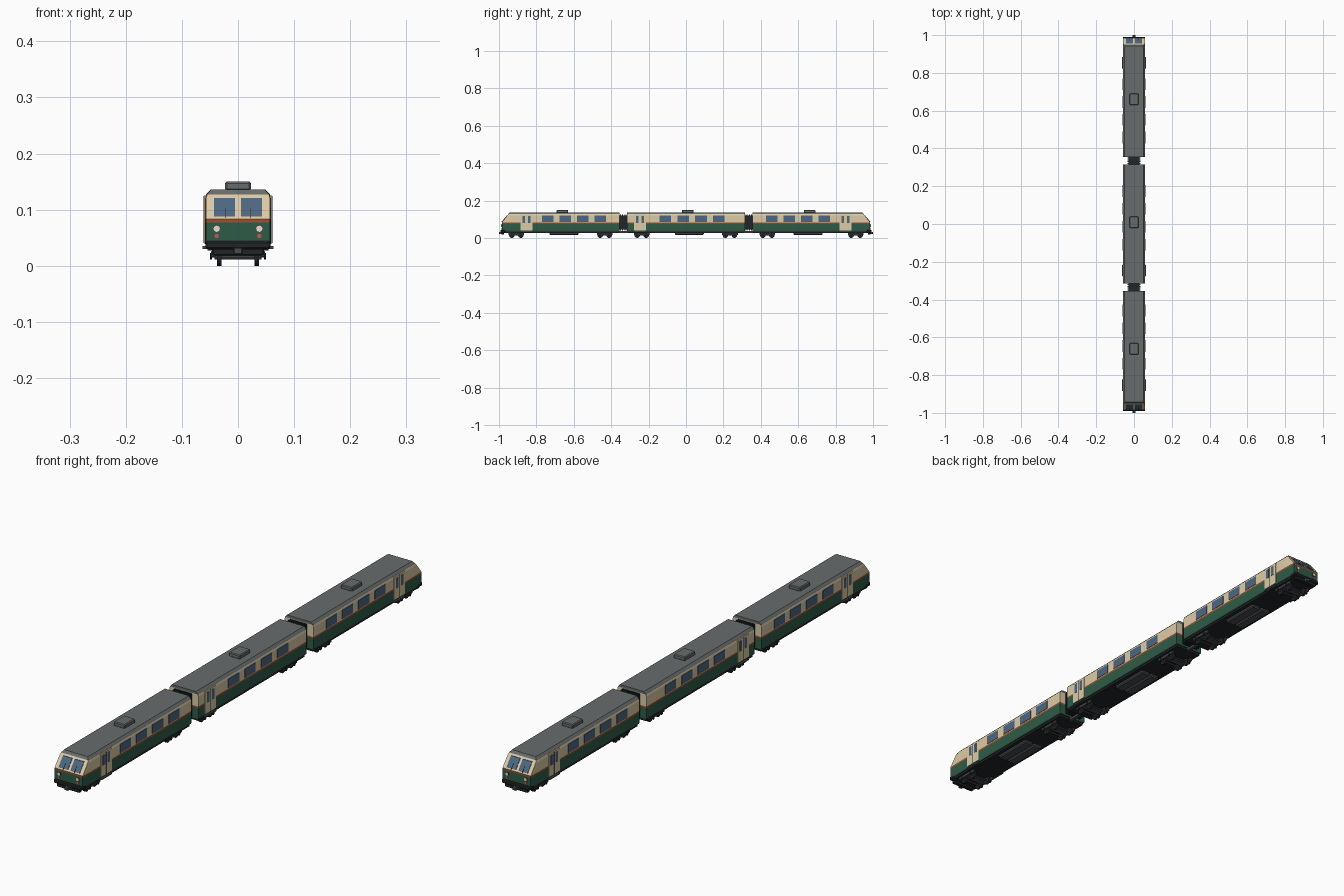
import bpy, bmesh, math
from mathutils import Matrix, Vector

if "Cube" in bpy.data.objects:
    bpy.data.objects.remove(bpy.data.objects["Cube"])


def mat(name, r, g, b):
    m = bpy.data.materials.new(name)
    m.diffuse_color = (r, g, b, 1)
    m.use_nodes = True
    m.node_tree.nodes["Principled BSDF"].inputs["Base Color"].default_value = m.diffuse_color
    return m


CREAM = mat("cream", 0.72, 0.60, 0.39)
GREEN = mat("green", 0.028, 0.105, 0.062)
RUST = mat("rust_stripe", 0.38, 0.075, 0.025)
ROOF = mat("roof_grey", 0.135, 0.15, 0.15)
GLASS = mat("glass_blue", 0.075, 0.135, 0.22)
BLACK = mat("black", 0.016, 0.019, 0.021)
STEEL = mat("dark_steel", 0.07, 0.073, 0.078)
LAMP = mat("lamp_white", 0.85, 0.80, 0.65)
RED = mat("tail_red", 0.55, 0.10, 0.08)

NOSE_Z, TOP_Z, RAKE = 0.083, 0.136, 0.042      # windscreen slope


def finish(bm, name, mats):
    bmesh.ops.recalc_face_normals(bm, faces=bm.faces)
    me = bpy.data.meshes.new(name)
    bm.to_mesh(me)
    bm.free()
    for m in mats:
        me.materials.append(m)
    ob = bpy.data.objects.new(name, me)
    bpy.context.collection.objects.link(ob)
    return ob


def boxes(name, material, spans, bevel=0.0, place=None, rake=False):
    """One object made of boxes, each (x0, x1, y0, y1, z0, z1)."""
    bm = bmesh.new()
    for x0, x1, y0, y1, z0, z1 in spans:
        m = Matrix.Translation(((x0 + x1) / 2, (y0 + y1) / 2, (z0 + z1) / 2))
        m = m @ Matrix.Diagonal((x1 - x0, y1 - y0, z1 - z0, 1))
        bmesh.ops.create_cube(bm, size=1, matrix=m)
    if bevel:
        bmesh.ops.bevel(bm, geom=bm.edges[:], offset=bevel, segments=1, affect='EDGES')
    for v in bm.verts:
        if rake:
            v.co.y += RAKE * (v.co.z - NOSE_Z) / (TOP_Z - NOSE_Z)
        if place:
            v.co = place(v.co)
    return finish(bm, name, [material])


def cylinders(name, material, items, axis, place, sides=16):
    """Cylinders (x, y, z, radius, depth) along the x or y axis."""
    bm = bmesh.new()
    rot = Matrix.Rotation(math.pi / 2, 4, 'Y' if axis == 'x' else 'X')
    for x, y, z, r, d in items:
        bmesh.ops.create_cone(bm, cap_ends=True, segments=sides, radius1=r, radius2=r,
                              depth=d, matrix=Matrix.Translation((x, y, z)) @ rot)
    for v in bm.verts:
        v.co = place(v.co)
    ob = finish(bm, name, [material])
    bpy.ops.object.select_all(action='DESELECT')
    ob.select_set(True)
    bpy.context.view_layer.objects.active = ob
    bpy.ops.object.shade_smooth_by_angle(angle=math.radians(35))
    return ob


def both(spans):
    """Mirror box spans across x = 0."""
    return spans + [(-b, -a, *rest) for a, b, *rest in spans]


HALF = 0.315
# half cross-section of the coach shell
SECTION = [(0.057, 0.035), (0.059, 0.040), (0.059, 0.119), (0.0565, 0.128), (0.049, 0.136)]


def body(name, place, cab):
    bm = bmesh.new()
    pts = SECTION + [(-x, z) for x, z in reversed(SECTION)]
    rings = [[bm.verts.new((x, y, z)) for x, z in pts] for y in (-HALF, -HALF + 0.05, HALF)]
    n = len(pts)
    for a, b in zip(rings, rings[1:]):
        for i in range(n):
            bm.faces.new((a[i], a[(i + 1) % n], b[(i + 1) % n], b[i]))
    bm.faces.new(rings[0])
    bm.faces.new(rings[-1])
    # paint lines
    for z in (0.077, 0.083, 0.127):
        bmesh.ops.bisect_plane(bm, geom=bm.verts[:] + bm.edges[:] + bm.faces[:],
                               plane_co=(0, 0, z), plane_no=(0, 0, 1))
    for f in bm.faces:
        z = f.calc_center_median().z
        f.material_index = 1 if z < 0.077 else 2 if z < 0.083 else 0 if z < 0.127 else 3
    # raked, slightly narrowed cab front
    for v in bm.verts:
        if cab and v.co.y < -HALF + 0.001:
            v.co.x *= 0.97
            v.co.y += max(0, RAKE * (v.co.z - NOSE_Z) / (TOP_Z - NOSE_Z))
    for v in bm.verts:
        v.co = place(v.co)
    finish(bm, name, [CREAM, GREEN, RUST, ROOF])


def bogie(name, y, place):
    boxes(name + "_frame", STEEL, both([(0.039, 0.048, y - 0.042, y + 0.042, 0.015, 0.027)])
          + [(-0.04, 0.04, y - 0.012, y + 0.012, 0.014, 0.030)], 0.002, place)
    ax = (y - 0.024, y + 0.024)
    cylinders(name + "_wheels", BLACK,
              [(s * 0.033, a, 0.015, 0.015, 0.008) for s in (-1, 1) for a in ax], 'x', place)
    cylinders(name + "_axles", STEEL, [(0, a, 0.015, 0.004, 0.084) for a in ax], 'x', place, 8)
    cylinders(name + "_axle_boxes", BLACK,
              [(s * 0.048, a, 0.017, 0.006, 0.004) for s in (-1, 1) for a in ax], 'x', place, 10)


def coach(name, centre, flip, cab, door, windows):
    def place(co):
        return Vector((co.x, centre + flip * co.y, co.z))

    body(name + "_body", place, cab)
    boxes(name + "_chassis", BLACK, [(-0.054, 0.054, -HALF + 0.006, HALF - 0.004, 0.027, 0.038)],
          0, place)
    boxes(name + "_roof_pod", ROOF, [(-0.023, 0.023, -0.022, 0.040, 0.134, 0.150)], 0.003, place)
    boxes(name + "_underfloor_box", STEEL,
          [(-0.040, -0.002, -0.06, 0.095, 0.016, 0.030),
           (0.002, 0.040, -0.06, 0.095, 0.016, 0.030)], 0.004, place)
    for i, y in enumerate((-0.237, 0.235)):
        bogie(f"{name}_bogie_{i + 1}", y, place)
    # side windows
    boxes(name + "_side_windows", GLASS,
          both([(0.057, 0.0605, y - 0.031, y + 0.031, 0.086, 0.119) for y in windows]), 0, place)
    # double door with narrow panes, centre seam and step
    boxes(name + "_doors", CREAM,
          both([(0.057, 0.061, door - 0.032, door + 0.032, 0.040, 0.125)]), 0, place)
    boxes(name + "_door_panes", GLASS,
          both([(0.058, 0.0617, door + s * 0.014 - 0.007, door + s * 0.014 + 0.007, 0.080, 0.118)
                for s in (-1, 1)]), 0, place)
    boxes(name + "_door_seams", BLACK,
          both([(0.058, 0.0615, door - 0.001, door + 0.001, 0.041, 0.124)]), 0, place)
    boxes(name + "_door_steps", STEEL,
          both([(0.045, 0.063, door - 0.03, door + 0.03, 0.030, 0.035)]), 0, place)
    if not cab:
        return
    # cab front: windscreens, lamps, skirt, coupler
    f = -HALF
    boxes(name + "_windscreens", GLASS, both([(0.005, 0.043, f - 0.002, f + 0.002, 0.088, 0.121)]),
          0, place, rake=True)
    boxes(name + "_wipers", BLACK, both([(0.022, 0.0235, f - 0.003, f, 0.085, 0.104)]),
          0, place, rake=True)
    cylinders(name + "_lamp_rings", STEEL, [(s * 0.038, f, 0.066, 0.0072, 0.004) for s in (-1, 1)],
              'y', place)
    cylinders(name + "_headlights", LAMP, [(s * 0.038, f, 0.066, 0.0055, 0.007) for s in (-1, 1)],
              'y', place)
    cylinders(name + "_tail_lights", RED, [(s * 0.038, f, 0.053, 0.004, 0.005) for s in (-1, 1)],
              'y', place, 12)
    boxes(name + "_front_skirt", BLACK, [(-0.058, 0.058, f - 0.006, f + 0.02, 0.030, 0.044)],
          0.003, place)
    boxes(name + "_plough", BLACK, [(-0.046, 0.046, f - 0.003, f + 0.012, 0.018, 0.031)],
          0.002, place)
    boxes(name + "_coupler", STEEL, [(-0.008, 0.008, f - 0.015, f + 0.01, 0.020, 0.033)],
          0.002, place)


cab_windows = (-0.07, 0.024, 0.118, 0.212)
coach("front_coach", -0.67, 1, True, -0.183, cab_windows)
coach("middle_coach", 0.0, 1, False, -0.246, (-0.11, -0.015, 0.08, 0.175))
coach("rear_coach", 0.67, -1, True, -0.183, cab_windows)

# ribbed gangway bellows between coaches
for label, c in (("front", -0.335), ("rear", 0.335)):
    ribs = [(-0.034, 0.034, c + k * 0.01 - 0.0025, c + k * 0.01 + 0.0025, 0.041, 0.126)
            for k in (-1.5, -0.5, 0.5, 1.5)]
    boxes(label + "_gangway", BLACK, ribs + [(-0.029, 0.029, c - 0.022, c + 0.022, 0.045, 0.121)])
    boxes(label + "_drawbar", STEEL, [(-0.006, 0.006, c - 0.03, c + 0.03, 0.027, 0.036)])
